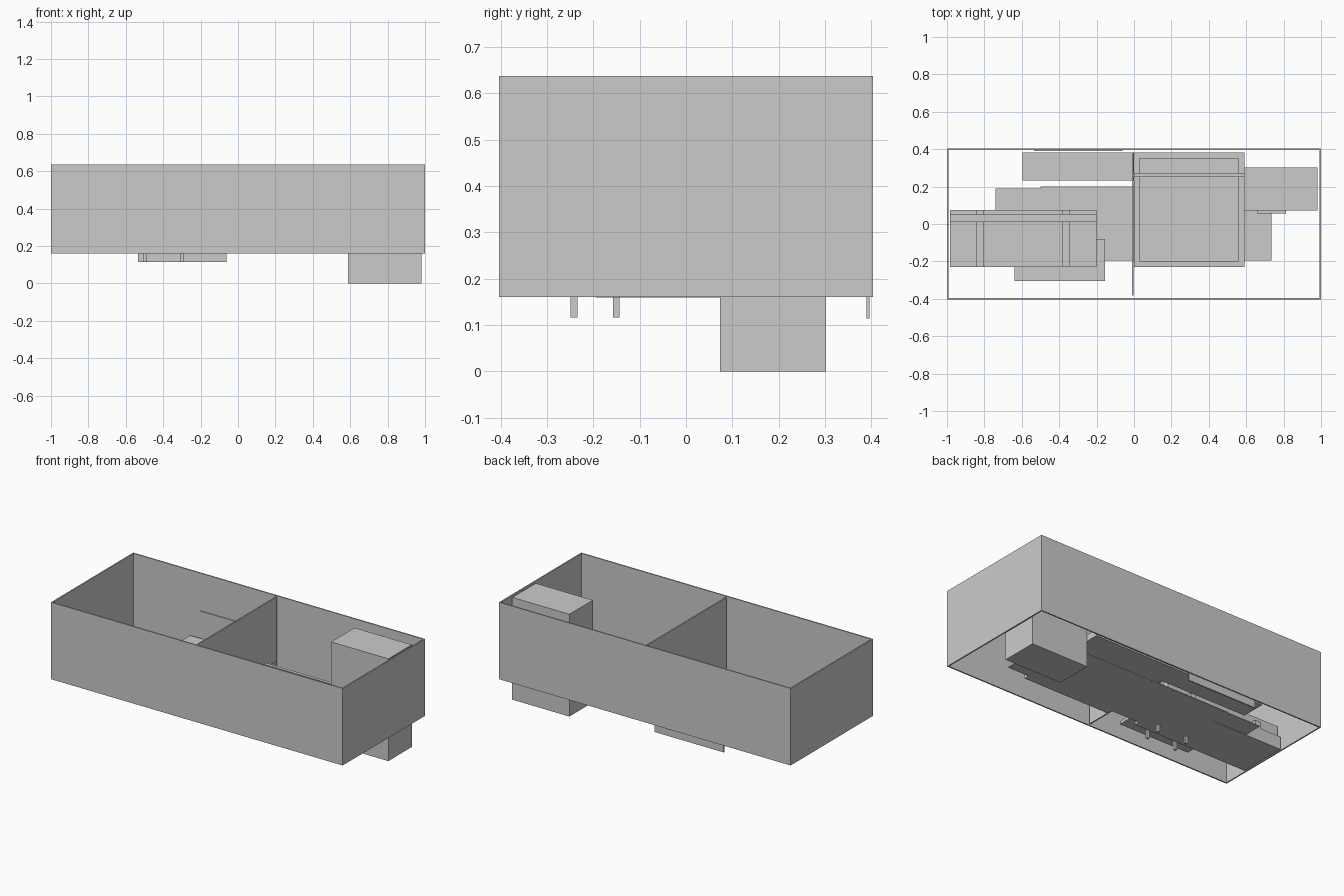
import bpy


def box(name, x0, x1, y0, y1, z0, z1):
    """Axis-aligned box given by its extents."""
    bpy.ops.mesh.primitive_cube_add(size=1, location=((x0 + x1) / 2, (y0 + y1) / 2, (z0 + z1) / 2))
    ob = bpy.context.object
    ob.name = name
    ob.scale = (x1 - x0, y1 - y0, z1 - z0)
    bpy.ops.object.transform_apply(location=False, rotation=False, scale=True)
    return ob


FLOOR, TOP, T = 0.16, 0.637, 0.008

# Outer walls and room divider, open above and below
box("front_wall", -1, 1, -0.403, -0.403 + T, FLOOR, TOP)
box("back_wall", -1, 1, 0.403 - T, 0.403, FLOOR, TOP)
box("left_wall", -1, -1 + T, -0.4, 0.4, FLOOR, TOP)
box("right_wall", 1 - T, 1, -0.4, 0.4, FLOOR, TOP)
box("divider_wall", -0.01, -0.002, -0.383, 0.383, FLOOR, TOP)

# Rugs
box("living_rug", -0.74, -0.04, -0.19, 0.19, 0.163, 0.168)
box("bedroom_rug", -0.5, 0.735, -0.195, 0.2, 0.159, 0.164)

# Sofa with back and two arms
box("sofa_base", -0.985, -0.2, -0.23, 0.075, FLOOR, 0.24)
box("sofa_back", -0.985, -0.2, 0.012, 0.05, FLOOR, 0.317)
for side, x in (("left", -0.843), ("right", -0.382)):
    box(f"sofa_arm_{side}", x, x + 0.038, -0.23, 0.075, FLOOR, 0.28)

# Coffee table
box("table_top", -0.64, -0.155, -0.305, -0.08, 0.18, 0.198)
for i, x in enumerate((-0.505, -0.307)):
    for j, y in enumerate((-0.249, -0.158)):
        box(f"table_leg_{i}{j}", x, x + 0.016, y, y + 0.015, 0.116, 0.19)

# Media cabinet and wall screen
box("media_cabinet", -0.595, 0, 0.233, 0.382, FLOOR, 0.24)
box("wall_screen", -0.535, -0.062, 0.389, 0.396, 0.114, 0.405)

# Bed
box("bed_base", 0, 0.59, -0.23, 0.382, FLOOR, 0.2)
box("mattress", 0.03, 0.56, -0.2, 0.352, 0.19, 0.22)
box("headboard", 0, 0.59, 0.25, 0.27, FLOOR, 0.272)

# Wardrobe and bedside table
box("wardrobe", 0.588, 0.98, 0.073, 0.302, 0, 0.634)
box("bedside_table", 0.66, 0.812, 0.055, 0.205, FLOOR + 0.002, 0.28)
